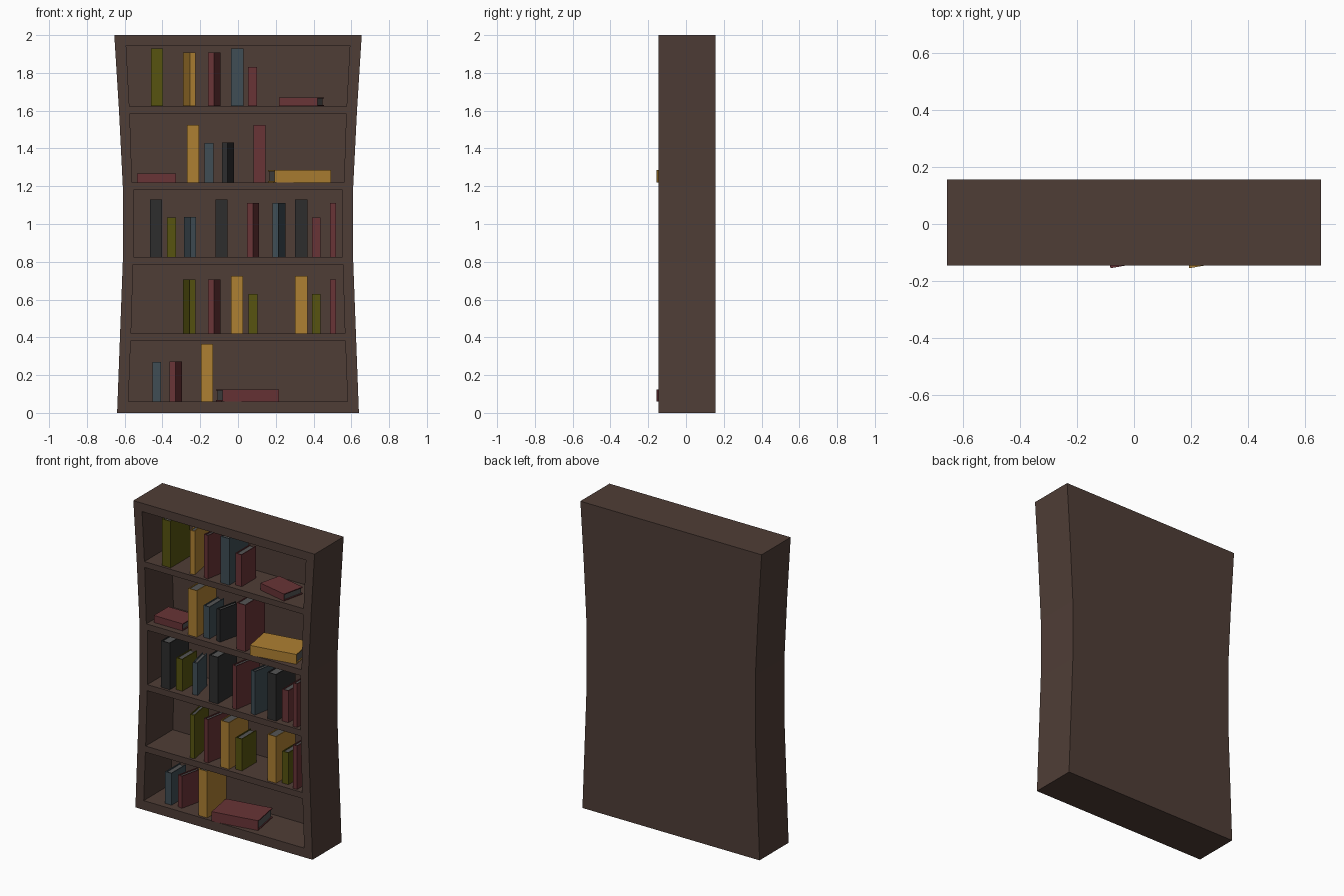
import bpy, bmesh
from math import radians, sin, cos
from mathutils import Matrix, Vector

if "Cube" in bpy.data.objects:
    bpy.data.objects.remove(bpy.data.objects["Cube"])


def material(name, rgb):
    m = bpy.data.materials.new(name)
    m.use_nodes = True
    m.diffuse_color = (*rgb, 1)
    m.node_tree.nodes["Principled BSDF"].inputs["Base Color"].default_value = (*rgb, 1)
    return m


WOOD = material("dark_wood", (.078, .047, .037))
PAGES = material("grey_pages", (.09, .09, .09))
COVERS = {
    "olive": material("olive_cover", (.095, .087, .005)),
    "yellow": material("yellow_cover", (.42, .215, .032)),
    "red": material("red_cover", (.14, .034, .037)),
    "slate": material("slate_cover", (.05, .074, .09)),
    "black": material("black_cover", (.026, .026, .027)),
}


def finish(name, bm, mats):
    bmesh.ops.recalc_face_normals(bm, faces=bm.faces[:])
    mesh = bpy.data.meshes.new(name)
    bm.to_mesh(mesh)
    bm.free()
    for m in mats:
        mesh.materials.append(m)
    ob = bpy.data.objects.new(name, mesh)
    bpy.context.scene.collection.objects.link(ob)
    return ob


def prism(bm, half_profile, y0, y1):
    """Extrude a symmetric outline, given as (half width, z) from bottom to top."""
    outline = [(w, z) for w, z in half_profile] + [(-w, z) for w, z in reversed(half_profile)]
    face = bm.faces.new([bm.verts.new((x, y0, z)) for x, z in outline])
    ext = bmesh.ops.extrude_face_region(bm, geom=[face])["geom"]
    bmesh.ops.translate(bm, vec=(0, y1 - y0, 0),
                        verts=[v for v in ext if isinstance(v, bmesh.types.BMVert)])


def box(bm, lo, hi, mat=0):
    lo, hi = Vector(lo), Vector(hi)
    mtx = Matrix.Translation((lo + hi) / 2) @ Matrix.Diagonal((*(hi - lo), 1))
    verts = bmesh.ops.create_cube(bm, size=1, matrix=mtx)["verts"]
    for f in {f for v in verts for f in v.link_faces}:
        f.material_index = mat


# Waisted case with five compartments cut into the front
OUTER = [(.64, 0), (.625, .4), (.61, .8), (.61, 1.2), (.63, 1.6), (.655, 2)]
OPENINGS = [
    [(.58, .06), (.568, .38)],
    [(.566, .42), (.555, .785)],
    [(.553, .825), (.553, 1.18)],
    [(.561, 1.22), (.573, 1.585)],
    [(.575, 1.623), (.592, 1.945)],
]
bm = bmesh.new()
prism(bm, OUTER, -.145, .155)
case = finish("bookcase", bm, [WOOD])

bm = bmesh.new()
for opening in OPENINGS:
    prism(bm, opening, -.3, .135)
cutter = finish("compartment_cutter", bm, [WOOD])
cutter.hide_render = True

cut = case.modifiers.new("compartments", 'BOOLEAN')
cut.operation, cut.solver, cut.object = 'DIFFERENCE', 'EXACT', cutter
bpy.context.view_layer.update()
carved = bpy.data.meshes.new_from_object(
    case.evaluated_get(bpy.context.evaluated_depsgraph_get()))
case.modifiers.clear()
case.data = carved
bpy.data.objects.remove(cutter)

# Book sizes: thickness, depth, height
SIZES = {"large": (.064, .2, .304), "tall": (.032, .2, .284),
         "small": (.046, .15, .208), "thin": (.032, .15, .21)}
BOARD = .006


def book(name, colour, size, x, z, turn=0, lying=False):
    """A hollow-edged book: two boards, a spine facing the front, recessed pages."""
    t, d, h = SIZES[size]
    bm = bmesh.new()
    for s in (-1, 1):
        a, b = sorted((s * t / 2, s * (t / 2 - BOARD)))
        box(bm, (a, -d / 2, 0), (b, d / 2, h))
    box(bm, (-t / 2 + BOARD, -d / 2, 0), (t / 2 - BOARD, -d / 2 + BOARD, h))
    box(bm, (-t / 2 + BOARD, -d / 2 + BOARD, .006),
        (t / 2 - BOARD, d / 2 - .008, h - .006), 1)
    if lying:
        side = -1 if turn > 0 else 1
        bm.transform(Matrix.Translation((-side * h / 2, 0, t / 2))
                     @ Matrix.Rotation(radians(90 * side), 4, 'Y'))
    ob = finish(name, bm, [COVERS[colour], PAGES])
    ob.matrix_world = (Matrix.Translation((x, -.03, z + .001))
                       @ Matrix.Rotation(radians(turn), 4, 'Z'))
    if lying:
        # the turned end stays centred on the given place
        ob.location.x += side * h * cos(radians(turn)) * 0
        for v in ob.data.vertices:
            v.co.x += 0
    return ob


# Books per shelf, bottom to top: colour, size, x, turn, lying
SHELVES = [
    [("slate", "small", -.43, 0), ("red", "thin", -.33, -13), ("yellow", "large", -.164, 0),
     ("red", "large", .05, 10, True)],
    [("olive", "tall", -.258, 10), ("red", "tall", -.125, -10), ("yellow", "large", -.005, 0),
     ("olive", "small", .079, 0), ("yellow", "large", .335, 0), ("olive", "small", .415, 0),
     ("red", "tall", .503, 0)],
    [("black", "large", -.434, 0), ("olive", "small", -.352, 0), ("slate", "thin", -.254, 13),
     ("black", "large", -.087, 0), ("red", "tall", .08, -9), ("slate", "tall", .217, -11),
     ("black", "large", .335, 0), ("red", "small", .415, 0), ("red", "tall", .503, 0)],
    [("red", "small", -.431, 0, True), ("yellow", "large", -.238, 0), ("slate", "small", -.154, 0),
     ("black", "thin", -.053, -13), ("red", "large", .113, 0), ("yellow", "large", .326, 10, True)],
    [("olive", "large", -.428, 0), ("yellow", "tall", -.257, 10), ("red", "tall", -.125, -10),
     ("slate", "large", -.004, 0), ("red", "small", .077, 0), ("red", "small", .336, -13, True)],
]
for row, (opening, books) in enumerate(zip(OPENINGS, SHELVES), 1):
    for n, (colour, size, x, *pose) in enumerate(books, 1):
        book(f"{colour}_book_{row}_{n}", colour, size, x, opening[0][1], *pose)
